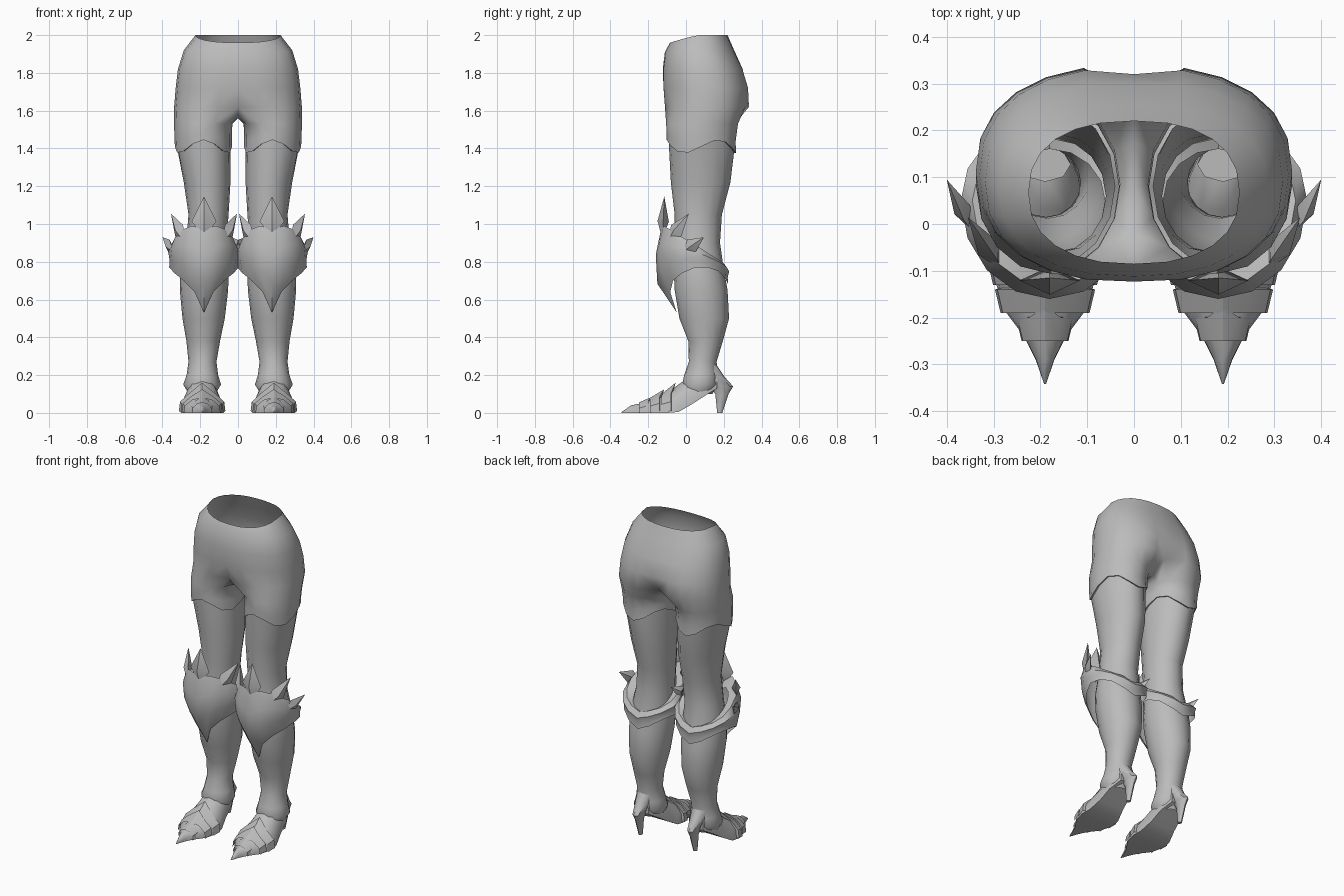
import bpy, bmesh, math
from mathutils import Vector

cube = bpy.data.objects.get("Cube")
if cube:
    bpy.data.objects.remove(cube, do_unlink=True)

grey = bpy.data.materials.new("plain_grey")
grey.use_nodes = True
colour = (0.5, 0.5, 0.5, 1)
grey.diffuse_color = colour
grey.node_tree.nodes["Principled BSDF"].inputs["Base Color"].default_value = colour


def finish(name, bm, angle=50):
    """Clean up a left-side mesh, mirror it to the right and shade it."""
    bmesh.ops.remove_doubles(bm, verts=bm.verts, dist=0.0005)
    bmesh.ops.delete(bm, geom=[v for v in bm.verts if not v.link_faces], context='VERTS')
    bmesh.ops.recalc_face_normals(bm, faces=bm.faces)
    mesh = bpy.data.meshes.new(name)
    bm.to_mesh(mesh)
    bm.free()
    mesh.materials.append(grey)
    ob = bpy.data.objects.new(name, mesh)
    bpy.context.collection.objects.link(ob)
    mirror = ob.modifiers.new("Mirror", 'MIRROR')
    mirror.merge_threshold = 0.001
    bpy.ops.object.select_all(action='DESELECT')
    ob.select_set(True)
    bpy.context.view_layer.objects.active = ob
    bpy.ops.object.shade_smooth_by_angle(angle=math.radians(angle))
    return ob


def loft(bm, rings, closed=True, skip=lambda row, j: False, caps=False):
    rows = [[bm.verts.new(p) for p in ring] for ring in rings]
    n = len(rows[0])
    for r in range(len(rows) - 1):
        for j in range(n if closed else n - 1):
            if not skip(r, j):
                k = (j + 1) % n
                bm.faces.new((rows[r][j], rows[r][k], rows[r + 1][k], rows[r + 1][j]))
    if caps:
        bm.faces.new(rows[0])
        bm.faces.new(rows[-1])


def power(v, e):
    return math.copysign(abs(v) ** e, v)


# Hips and legs: half rings above the crotch, full rings below it
def hip_ring(z, half, front, back, cleft, dip, last=False):
    mid, depth = (front + back) / 2, (back - front) / 2
    ring = []
    for j in range(16):
        t = min(j, 12) / 12 * math.pi
        x = half * power(math.sin(t), 0.85) if j < 12 else 0
        y = mid - depth * power(math.cos(t), 0.85)
        h = z - dip * max(0, math.cos(t))
        if j == 0:
            y += cleft * 0.4
        if j == 12:
            y -= cleft
        if j > 12:
            y = back - cleft - (back - front - cleft) * (j - 12) / 4
            h = z - 0.06
        ring.append((x, y, h))
    return ring


def leg_ring(z, inner, outer, front, back, grow=0.0, wave=0.0):
    ring = []
    for j in range(16):
        a = (j - 2) * math.pi / 8
        ring.append(((inner + outer) / 2 + ((outer - inner) / 2 + grow) * math.sin(a),
                     (front + back) / 2 - ((back - front) / 2 + grow) * math.cos(a),
                     z + wave * math.cos(3 * a)))
    return ring


hips = [(2.0, .225, -.085, .22, 0, .04), (1.92, .287, -.112, .255, 0, .01),
        (1.82, .318, -.125, .305, .005, 0), (1.72, .33, -.125, .335, .015, 0),
        (1.62, .338, -.118, .34, .07, 0)]
thigh = [(1.53, .03, .338, -.105, .275), (1.46, .035, .334, -.1, .26, .003, .02),
         (1.41, .037, .328, -.096, .258, .006, .035),
         (1.412, .037, .328, -.096, .258, -.004, .035),
         (1.22, .04, .287, -.08, .235), (1.05, .05, .262, -.06, .19)]
shin = [(.9, .06, .275, -.06, .18), (.76, .05, .305, -.065, .2), (.65, .052, .308, -.06, .22),
        (.5, .07, .294, -.035, .228), (.38, .095, .273, .012, .195),
        (.27, .114, .262, .015, .162), (.2, .105, .272, -.01, .17),
        (.15, .09, .29, -.02, .17), (.1, .12, .26, -.01, .14)]
bm = bmesh.new()
loft(bm, [hip_ring(*h) for h in hips] + [leg_ring(*s) for s in thigh + shin],
     skip=lambda row, j: j >= 12 and row < len(hips) - 1)
finish("hips_and_legs", bm)

# Knee guard: a flared band with a keel that drops to a point in front
KNEE = Vector((.18, .05, 0))
top_edge = [.97, .99, .97, .93, .89, .85, .82, .80, .78]
low_edge = [.53, .64, .70, .74, .77, .77, .75, .71, .68]


def guard_point(j, t, scale):
    a = j * math.pi / 8
    k = min(j, 16 - j)
    hem = .47 + .5 * min(1, k / 4) ** .6
    s = scale if scale else hem
    depth = .21 if math.cos(a) > 0 else .178
    return (KNEE.x + .19 * s * math.sin(a), KNEE.y - depth * s * math.cos(a),
            top_edge[k] + (low_edge[k] - top_edge[k]) * t)


bm = bmesh.new()
loft(bm, [[guard_point(j, t, s) for j in range(16)]
          for t, s in ((.15, .62), (0, .87), (.3, 1), (.65, .96), (1, None))])
finish("knee_guard", bm, 40)


# Leaf-shaped spikes around the top of the knee guard
def spike(bm, base, tip, width, depth):
    base, tip = Vector(base), Vector(tip)
    mid = base.lerp(tip, .42)
    axis = (tip - base).normalized()
    out = Vector((mid.x - KNEE.x, mid.y - KNEE.y, 0))
    out = (out - axis * out.dot(axis)).normalized()
    side = axis.cross(out)
    ring = [bm.verts.new(mid + d) for d in
            (side * width, out * depth, -side * width, -out * depth)]
    ends = [bm.verts.new(base), bm.verts.new(tip)]
    for i in range(4):
        for end in ends:
            bm.faces.new((ring[i], ring[(i + 1) % 4], end))


bm = bmesh.new()
spike(bm, (.18, -.125, .92), (.18, -.115, 1.145), .065, .03)
for s in (-1, 1):
    spike(bm, (.18 + s * .1, -.1, .9), (.18 + s * .175, .015, 1.055), .045, .025)
    spike(bm, (.18 + s * .16, -.02, .85), (.18 + s * .22, .095, .93), .04, .02)
finish("knee_spikes", bm, 30)

# Foot: sections from the toe tip back to the ankle
ARCH = [(-1, 0), (-.95, .45), (-.55, .85), (0, 1), (.55, .85), (.95, .45), (1, 0)]


def foot_ring(y, half, low, high, peak=0.0, lean=0.0):
    return [(.19 + half * u, y + lean * max(0, 1 - abs(u) * 1.8),
             low + (high - low) * v + peak * max(0, 1 - abs(u) * 1.8)) for u, v in ARCH]


foot = [(-.342, .002, 0, .004), (-.29, .02, 0, .04), (-.24, .045, 0, .05), (-.18, .09, 0, .075),
        (-.1, .112, 0, .105), (-.04, .105, .005, .15), (.03, .085, .045, .2),
        (.1, .075, .09, .25), (.165, .045, .13, .24)]
bm = bmesh.new()
loft(bm, [foot_ring(*f) for f in foot], caps=True)
finish("foot", bm)

# Overlapping foot plates, each rising to a point at the back
bm = bmesh.new()
for y, half, high, peak in ((-.25, .05, .055, .012), (-.19, .095, .08, .025), (-.13, .111, .1, .04)):
    loft(bm, [foot_ring(y, half, 0, high),
              foot_ring(y + .05, half + .012, .01, high + .02, peak, .025),
              foot_ring(y + .055, half - .005, .01, high)], closed=False)
finish("foot_plates", bm, 30)

# Heel: a narrow spike with a spur at the back
bm = bmesh.new()
heel = []
for z, front, back, half in ((.25, .09, .165, .055), (.19, .1, .205, .045), (.14, .125, .25, .028),
                             (.1, .155, .225, .02), (0, .165, .192, .012)):
    mid, depth = (front + back) / 2, (back - front) / 2
    heel.append([(.19 + half * math.sin(i * math.pi / 4), mid - depth * math.cos(i * math.pi / 4), z)
                 for i in range(8)])
loft(bm, heel, caps=True)
finish("heel", bm)
